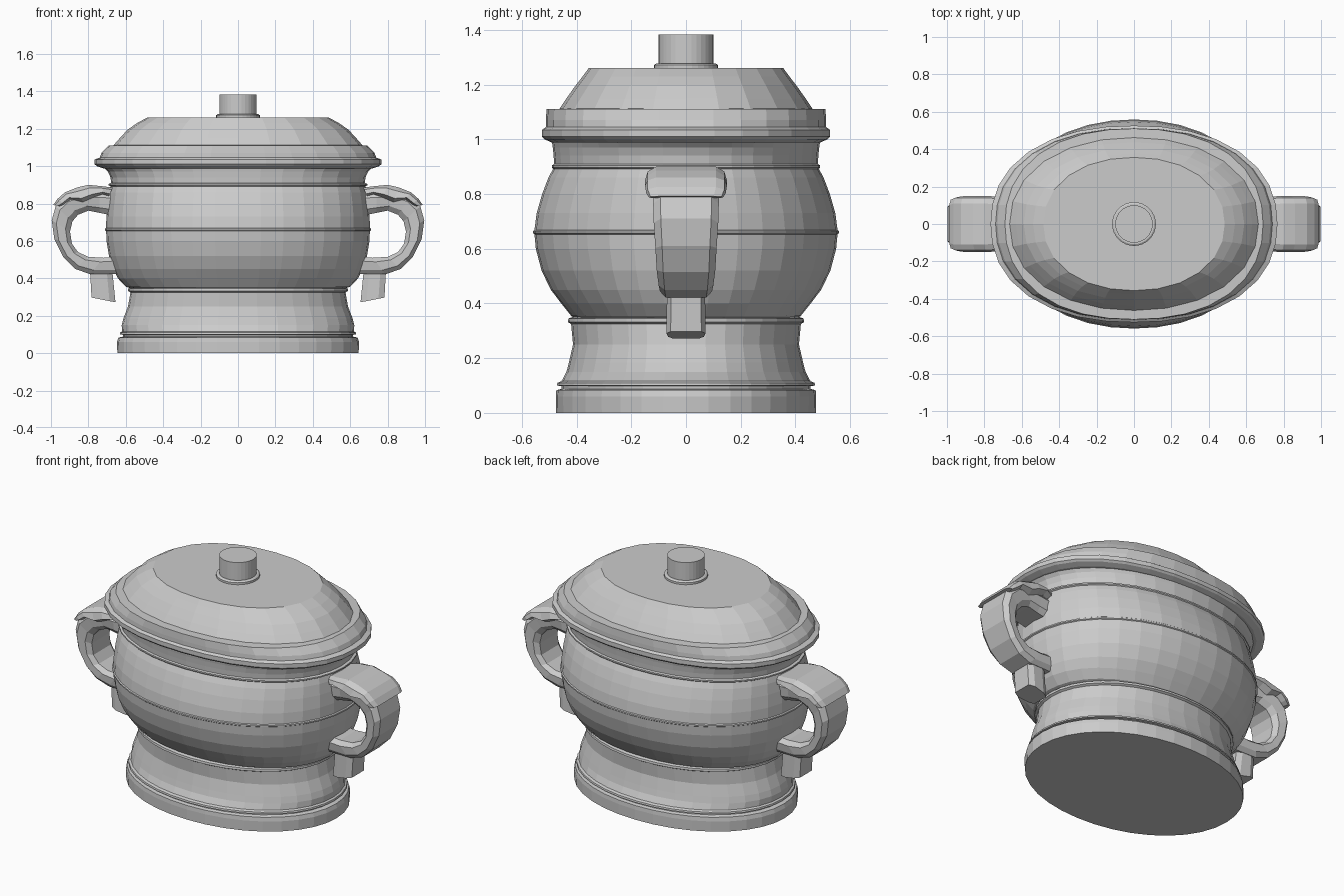
import bpy, bmesh
from math import sin, cos, pi
from mathutils import Vector


def mesh_object(name, bm):
    bmesh.ops.recalc_face_normals(bm, faces=bm.faces)
    mesh = bpy.data.meshes.new(name)
    bm.to_mesh(mesh)
    bm.free()
    obj = bpy.data.objects.new(name, mesh)
    bpy.context.collection.objects.link(obj)
    return obj


def loft(name, rings):
    """Skin a list of equal-length rings of points and cap both ends."""
    bm = bmesh.new()
    loops = [[bm.verts.new(p) for p in ring] for ring in rings]
    n = len(loops[0])
    for a, b in zip(loops, loops[1:]):
        for i in range(n):
            j = (i + 1) % n
            bm.faces.new((a[i], a[j], b[j], b[i]))
    bm.faces.new(loops[0])
    bm.faces.new(loops[-1])
    return mesh_object(name, bm)


def oval(z, rx, ry, power, sides):
    ring = []
    for i in range(sides):
        c, s = cos(2 * pi * i / sides), sin(2 * pi * i / sides)
        k = (abs(c) ** power + abs(s) ** power) ** (-1 / power)
        ring.append((rx * c * k, ry * s * k, z))
    return ring


def oval_turned(name, profile, power=2.0, sides=36):
    return loft(name, [oval(z, rx, ry, power, sides) for z, rx, ry in profile])


def strap(name, stations):
    """Sweep a chamfered section; station = outer xz, inner xz, half widths."""
    rings = []
    for ox, oz, ix, iz, wo, wi in stations:
        o, i = Vector((ox, 0, oz)), Vector((ix, 0, iz))
        half = [(0.0, wo * 0.78), (0.25, wo), (0.75, wi), (1.0, wi * 0.75)]
        right = [o.lerp(i, t) + Vector((0, w, 0)) for t, w in half]
        left = [Vector((p.x, -p.y, p.z)) for p in reversed(right)]
        rings.append(right + left)
    return loft(name, rings)


def mirrored(obj):
    twin = obj.copy()
    twin.data = obj.data.copy()
    for v in twin.data.vertices:
        v.co.x *= -1
    twin.data.flip_normals()
    obj.name, twin.name = obj.name + "_right", obj.name + "_left"
    bpy.context.collection.objects.link(twin)


# Stepped foot: (z, half length, half depth)
oval_turned("foot", [
    (0, .645, .475), (.06, .647, .476), (.083, .64, .474), (.088, .615, .455),
    (.098, .615, .455), (.1, .632, .472), (.11, .63, .47), (.116, .62, .455),
    (.15, .622, .437), (.185, .613, .428), (.25, .588, .413), (.325, .575, .42),
    (.332, .588, .432), (.345, .588, .43), (.352, .56, .41)], 2.05)

# Bulging bowl with its seam rib and flared neck
oval_turned("bowl", [
    (.34, .55, .40), (.355, .6, .42), (.4, .642, .456), (.45, .667, .494),
    (.52, .69, .528), (.6, .703, .549), (.653, .705, .554), (.657, .712, .559),
    (.665, .712, .559), (.669, .705, .554), (.73, .704, .546), (.8, .698, .526),
    (.86, .69, .503), (.892, .682, .486), (.897, .692, .49), (.905, .692, .49),
    (.91, .678, .482), (.94, .682, .484), (.97, .695, .487), (.99, .715, .49),
    (1.005, .74, .505)], 2.1)

# Lid rim
oval_turned("lid_rim", [
    (.988, .72, .49), (1.0, .755, .517), (1.01, .767, .526), (1.035, .767, .526),
    (1.045, .74, .512), (1.07, .73, .512), (1.11, .69, .51), (1.112, .655, .45)],
    2.25, 32)

# Domed lid with flat top
oval_turned("lid_dome", [
    (1.1, .67, .465), (1.112, .665, .462), (1.15, .632, .437),
    (1.195, .59, .405), (1.23, .54, .378), (1.26, .485, .356)], 2.15, 24)

# Round knob on a collar
oval_turned("knob_collar", [(1.25, .117, .117), (1.272, .117, .117), (1.278, .108, .108)], 2, 32)
oval_turned("knob", [(1.25, .1, .1), (1.383, .1, .1)], 2, 32)

# Loop handles
mirrored(strap("handle", [
    (.64, .86, .64, .73, .10, .10), (.74, .86, .74, .75, .11, .10),
    (.84, .86, .80, .762, .115, .105), (.92, .835, .855, .74, .12, .11),
    (.975, .785, .885, .705, .12, .11), (.996, .71, .898, .65, .118, .11),
    (.982, .61, .888, .585, .112, .108), (.935, .515, .855, .54, .107, .102),
    (.87, .45, .80, .515, .10, .10), (.79, .422, .72, .51, .095, .10),
    (.60, .422, .60, .52, .09, .10)]))

# Wide thumb rests over the handles
mirrored(strap("thumb_rest", [
    (.67, .885, .69, .84, .12, .13), (.72, .892, .725, .85, .135, .145),
    (.80, .9, .775, .832, .14, .15), (.86, .886, .83, .808, .14, .15),
    (.925, .86, .895, .822, .14, .15), (.965, .825, .93, .795, .14, .145),
    (.988, .792, .955, .785, .13, .135)]))

# Hanging lugs under the handles
mirrored(strap("lug", [
    (.79, .46, .67, .46, .075, .07), (.79, .42, .67, .42, .07, .07),
    (.783, .297, .655, .272, .072, .065)]))
